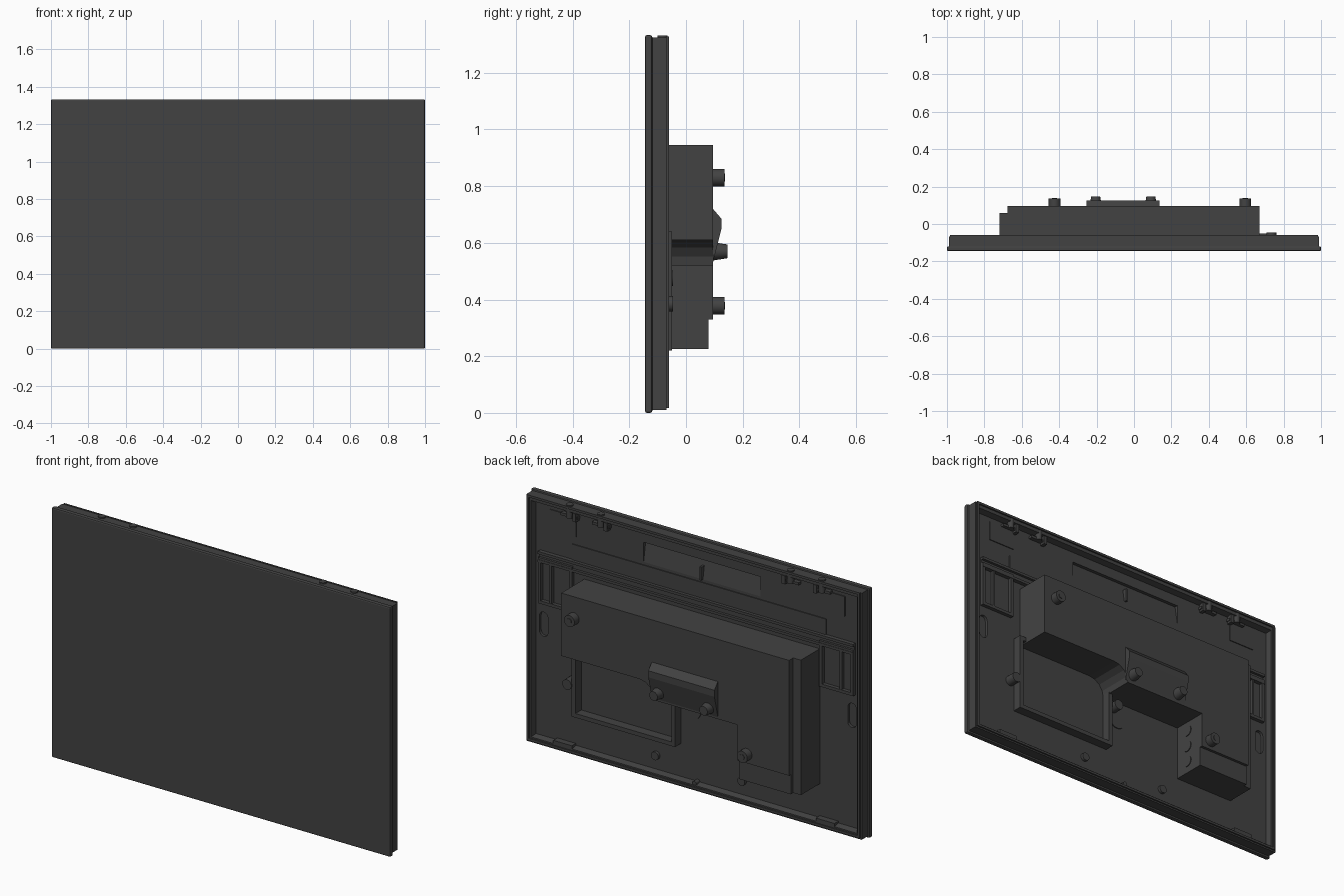
import bpy, bmesh, math
from mathutils import Matrix, Vector

cube = bpy.data.objects.get("Cube")
if cube:
    bpy.data.objects.remove(cube, do_unlink=True)

mat = bpy.data.materials.new("charcoal_plastic")
mat.use_nodes = True
COLOR = (0.055, 0.055, 0.055, 1)
mat.diffuse_color = COLOR
mat.node_tree.nodes["Principled BSDF"].inputs["Base Color"].default_value = COLOR

FLOOR, RIM, BACK = -0.10, -0.06, 0.095


def finish(name, bm):
    bmesh.ops.recalc_face_normals(bm, faces=bm.faces)
    me = bpy.data.meshes.new(name)
    bm.to_mesh(me)
    bm.free()
    me.materials.append(mat)
    ob = bpy.data.objects.new(name, me)
    bpy.context.collection.objects.link(ob)
    return ob


def box(name, x, y, z, taper=0):
    """Box from three ranges; taper shrinks the front (-y) end."""
    bm = bmesh.new()
    bmesh.ops.create_cube(bm, size=1)
    for v in bm.verts:
        t = taper if v.co.y < 0 else 0
        sx, sz = math.copysign(1, v.co.x), math.copysign(1, v.co.z)
        v.co = Vector((x[sx > 0] - sx * t, y[v.co.y > 0], z[sz > 0] - sz * t))
    return finish(name, bm)


def prism(name, pts, lo, hi, along="y"):
    """Extrude an (x, z) outline along y, or a (y, z) outline along x."""
    bm = bmesh.new()
    place = (lambda a, b: (a, lo, b)) if along == "y" else (lambda a, b: (lo, a, b))
    step = (0, hi - lo, 0) if along == "y" else (hi - lo, 0, 0)
    face = bm.faces.new([bm.verts.new(place(a, b)) for a, b in pts])
    ext = bmesh.ops.extrude_face_region(bm, geom=[face])["geom"]
    bmesh.ops.translate(bm, vec=step, verts=[v for v in ext if isinstance(v, bmesh.types.BMVert)])
    return finish(name, bm)


def cylinder(name, center, r, length, axis="y", r2=None):
    bm = bmesh.new()
    bmesh.ops.create_cone(bm, cap_ends=True, segments=24, radius1=r,
                          radius2=r if r2 is None else r2, depth=length)
    turn = {"x": Matrix.Rotation(math.pi / 2, 4, "Y"),
            "y": Matrix.Rotation(-math.pi / 2, 4, "X"), "z": Matrix()}[axis]
    bm.transform(Matrix.Translation(center) @ turn)
    ob = finish(name, bm)
    for p in ob.data.polygons:
        p.use_smooth = len(p.vertices) == 4
    return ob


def post(name, x, z, r, y0, y1, r2=None):
    return cylinder(name, (x, (y0 + y1) / 2, z), r, y1 - y0, "y", r2)


def frame(name, x, z, y, w):
    """Raised rectangular border."""
    box(name + "_bottom", x, y, (z[0], z[0] + w))
    box(name + "_top", x, y, (z[1] - w, z[1]))
    box(name + "_side_a", (x[0], x[0] + w), y, (z[0] + w, z[1] - w))
    box(name + "_side_b", (x[1] - w, x[1]), y, (z[0] + w, z[1] - w))


def cut(target, cutter):
    mod = target.modifiers.new("cut", "BOOLEAN")
    mod.object, mod.operation, mod.solver = cutter, "DIFFERENCE", "EXACT"
    bpy.context.view_layer.objects.active = target
    bpy.ops.object.modifier_apply(modifier=mod.name)
    bpy.data.objects.remove(cutter, do_unlink=True)


def slot_outline(x, z, r, half):
    arc = [math.pi * i / 8 for i in range(9)]
    return ([(x + r * math.cos(a), z + half + r * math.sin(a)) for a in arc] +
            [(x - r * math.cos(a), z - half - r * math.sin(a)) for a in arc])


# Front panel with softened edges
front = box("front_panel", (-1, 1), (-0.145, -0.119), (0, 1.333))
bev = front.modifiers.new("soft_edge", "BEVEL")
bev.width, bev.segments = 0.007, 2

# Rear shell, hollowed from behind
shell = box("rear_shell", (-0.99, 0.99), (-0.121, -0.068), (0.01, 1.325))
cut(shell, box("cavity", (-0.97, 0.97), (FLOOR, -0.04), (0.03, 1.305), 0.015))
cut(shell, prism("pocket", [(-0.05, 1.235), (-0.118, 1.235), (FLOOR, 1.13), (-0.05, 1.13)],
                 -0.37, 0.32, "x"))
for s in (-1, 1):
    cut(shell, prism("slot", slot_outline(0.91 * s, 0.64, 0.025, 0.04), -0.115, -0.04))
frame("rear_lip", (-0.983, 0.983), (0.018, 1.328), (-0.068, RIM), 0.012)
box("pocket_divider", (-0.03, -0.02), (-0.118, -0.085), (1.13, 1.2))

# Electronics housing with rounded step on its underside
curve = [(0.21 - 0.09 * math.sin(a), 0.525 + 0.09 * math.cos(a) - 0.005)
         for a in (0, 0.4, 0.8, 1.2, math.pi / 2)]
prism("housing", [(-0.675, 0.945), (0.67, 0.945), (0.67, 0.61)] + curve +
      [(0.12, 0.52), (-0.37, 0.52), (-0.37, 0.33), (-0.675, 0.33)], FLOOR, BACK)
box("housing_side_step", (-0.72, -0.675), (FLOOR, 0.06), (0.225, 0.945))
box("housing_foot", (-0.675, -0.37), (FLOOR, 0.08), (0.225, 0.33))
for i, z in enumerate((0.29, 0.378, 0.468)):
    cylinder(f"socket_{i}", (-0.369, -0.02, z), 0.03, 0.006, "x")

# Rear bracket and its feet
prism("rear_bracket", [(BACK, 0.72), (0.125, 0.685), (0.125, 0.65), (BACK, 0.53)],
      -0.255, 0.135, "x")
for i, x in enumerate((-0.205, 0.09)):
    post(f"bracket_foot_{i}", x, 0.57, 0.034, 0.085, 0.147, 0.024)

# Housing standoffs with a small raised centre
for i, (x, z) in enumerate(((0.595, 0.83), (-0.425, 0.378))):
    post(f"standoff_{i}", x, z, 0.031, BACK, 0.135)
    post(f"standoff_screw_{i}", x, z, 0.014, 0.135, 0.138)

# Screw bosses on the shell floor
for i, (x, z) in enumerate(((0.735, 0.385), (0.06, 0.475))):
    post(f"boss_{i}", x, z, 0.027, FLOOR, -0.045)
for i, x in enumerate((0.245, -0.265)):
    post(f"lower_boss_{i}", x, 0.12, 0.022, FLOOR, -0.085)
post("round_pad", 0.03, 0.42, 0.05, FLOOR, -0.095)
post("centre_pin", 0, 0.045, 0.012, FLOOR, -0.07)

# Compartment border below the housing
frame("compartment", (0.10, 0.71), (0.22, 0.64), (FLOOR, -0.05), 0.022)

# Cross rails and thin plate above the housing
for i, z in enumerate((0.975, 1.018)):
    box(f"cross_rail_{i}", (-0.93, 0.93), (FLOOR, -0.078), (z, z + 0.014))
box("rail_web", (-0.93, 0.93), (FLOOR, -0.092), (0.985, 1.02))
box("thin_plate", (-0.76, 0.74), (FLOOR, -0.095), (1.03, 1.115))

# Mirrored details: end frames, pads, clips and bottom tabs
for s, side in ((-1, "right"), (1, "left")):
    def span(a, b):
        return tuple(sorted((a * s, b * s)))
    frame(f"end_frame_{side}", span(0.73, 0.93), (0.755, 1.0), (FLOOR, -0.08), 0.016)
    box(f"end_frame_bar_{side}", span(0.85, 0.862), (FLOOR, -0.082), (0.77, 0.98))
    box(f"corner_pad_{side}", span(0.715, 0.87), (FLOOR, -0.095), (1.16, 1.265))
    box(f"bottom_tab_{side}", span(0.72, 0.83), (FLOOR, -0.066), (0.025, 0.055))
    for i, x in enumerate((0.745, 0.56)):
        cylinder(f"clip_pin_{side}_{i}", (x * s, -0.083, 1.297), 0.018, 0.07, "z")
        box(f"clip_arm_{side}_{i}", span(x - 0.05, x + 0.05), (FLOOR, -0.078), (1.262, 1.276))
        box(f"clip_block_{side}_{i}", span(x - 0.045, x - 0.025), (FLOOR, -0.07), (1.25, 1.295))
